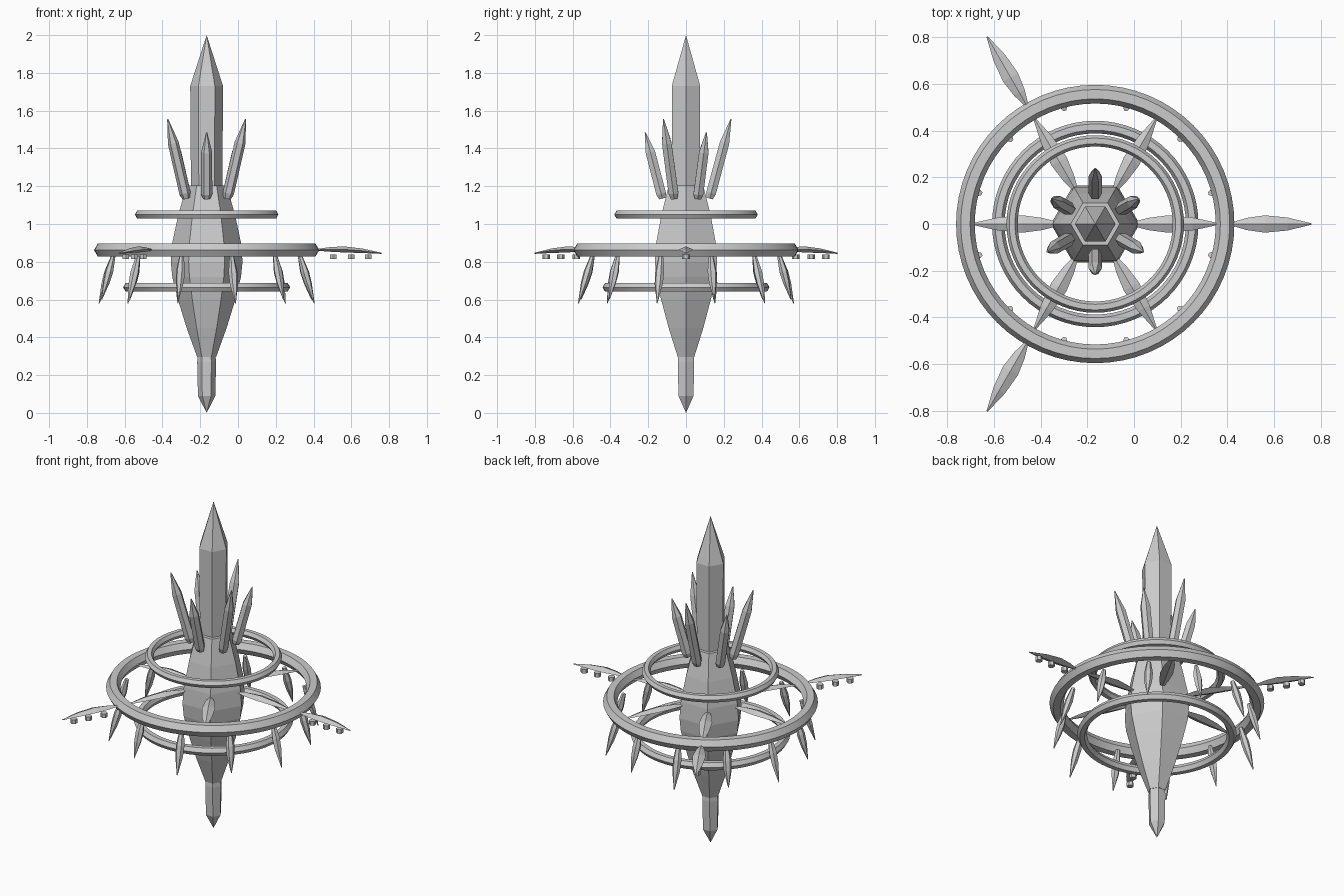
import bpy, bmesh, math
from mathutils import Vector

if "Cube" in bpy.data.objects:
    bpy.data.objects.remove(bpy.data.objects["Cube"])

AX = -0.166  # x position of the central axis


def polar(r, ang, z):
    return Vector((AX + r * math.cos(ang), r * math.sin(ang), z))


def loft(name, p0, p1, ang, sections, sides):
    """Faceted solid from p0 to p1; sections = (t, half width, half depth, rise)."""
    d = p1 - p0
    side = Vector((-math.sin(ang), math.cos(ang), 0))
    up = d.normalized().cross(side)
    bm = bmesh.new()
    rings = []
    for t, a, b, rise in sections:
        c = p0 + d * t + Vector((0, 0, rise))
        if a == 0:
            rings.append([bm.verts.new(c)])
            continue
        rings.append([bm.verts.new(c + side * a * math.cos(k * math.tau / sides)
                                   + up * b * math.sin(k * math.tau / sides))
                      for k in range(sides)])
    for lo, hi in zip(rings, rings[1:]):
        for k in range(sides):
            n = (k + 1) % sides
            if len(lo) == 1:
                bm.faces.new((lo[0], hi[n], hi[k]))
            elif len(hi) == 1:
                bm.faces.new((lo[k], lo[n], hi[0]))
            else:
                bm.faces.new((lo[k], lo[n], hi[n], hi[k]))
    for end in (rings[0], rings[-1]):
        if len(end) > 2:
            bm.faces.new(end)
    bmesh.ops.recalc_face_normals(bm, faces=bm.faces)
    me = bpy.data.meshes.new(name)
    bm.to_mesh(me)
    bm.free()
    ob = bpy.data.objects.new(name, me)
    bpy.context.collection.objects.link(ob)
    return ob


def column(name, profile):
    """Hexagonal upright part on the axis, profile = (z, radius)."""
    return loft(name, polar(0, 0, 0), polar(0, 0, 1), math.pi / 2,
                [(z, r, r, 0) for z, r in profile], 6)


# Central tower
column("tail_crystal", [(0, 0), (0.09, 0.046), (0.27, 0.05), (0.31, 0.046)])
column("body", [(0.295, 0.05), (0.45, 0.106), (0.6, 0.152), (0.72, 0.182),
                (0.8, 0.19), (0.9, 0.182), (1.05, 0.15), (1.205, 0.105)])
column("spire", [(1.18, 0.083), (1.73, 0.087), (2.0, 0)])

# Floating rings with hexagonal section
for name, R, r, z in (("main_ring", 0.556, 0.04, 0.862),
                      ("lower_ring", 0.415, 0.027, 0.665),
                      ("upper_ring", 0.356, 0.024, 1.05)):
    bpy.ops.mesh.primitive_torus_add(major_radius=R, minor_radius=r, major_segments=64,
                                     minor_segments=6, location=(AX, 0, z))
    bpy.context.object.name = name
    bpy.ops.object.shade_smooth_by_angle(angle=math.radians(30))

# Crown crystals, alternating long and short
crown = [(0, 0.02, 0.02, 0), (0.07, 0.03, 0.03, 0), (0.7, 0.029, 0.029, 0), (1, 0.003, 0.003, 0)]
for i in range(6):
    a = math.radians(30 + 60 * i)
    tip = (0.216, 1.485) if i % 2 == 0 else (0.238, 1.555)
    loft(f"crown_crystal_{i}", polar(0.125, a, 1.135), polar(tip[0], a, tip[1]), a, crown, 6)

# Hanging shards under the main ring
shard = [(0, 0.012, 0.012, 0), (0.35, 0.025, 0.022, 0), (0.6, 0.022, 0.018, 0), (1, 0.002, 0.002, 0)]
for i in range(12):
    a = math.radians(15 + 30 * i)
    r, z = (0.59, 0.58) if i % 2 else (0.575, 0.6)
    loft(f"hanging_shard_{i}", polar(0.512, a, 0.83), polar(r, a, z), a, shard, 6)

# Spokes joining body and main ring
blade = [(0, 0.006, 0.004, 0), (0.2, 0.026, 0.012, 0.006), (0.42, 0.037, 0.016, 0.01),
         (0.7, 0.028, 0.012, 0.008), (1, 0.003, 0.003, 0)]
for i in range(6):
    a = math.radians(60 * i)
    loft(f"spoke_{i}", polar(0.15, a, 0.875), polar(0.53, a, 0.86), a, blade, 4)

# Outer wings with hexagonal pods
for i in range(3):
    a = math.radians(120 * i)
    loft(f"wing_{i}", polar(0.58, a, 0.863), polar(0.926, a, 0.845), a, blade, 4)
    for j, r in enumerate((0.67, 0.765, 0.855)):
        pod = [(0, 0.02, 0.02, 0), (1, 0.02, 0.02, 0)]
        loft(f"wing_pod_{i}_{j}", polar(r, a, 0.814), polar(r, a, 0.839), a, pod, 6)
